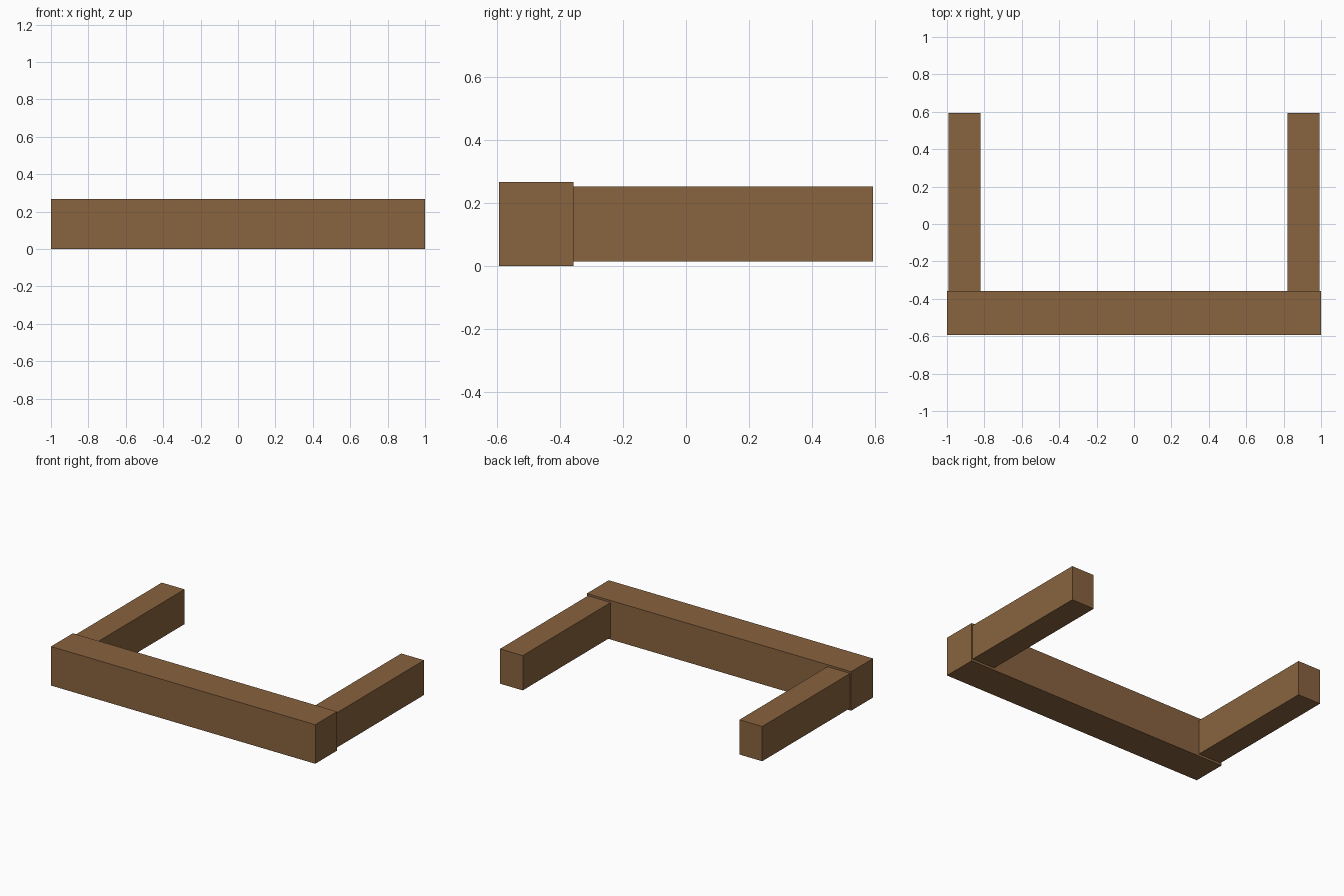
import bpy

if "Cube" in bpy.data.objects:
    bpy.data.objects.remove(bpy.data.objects["Cube"])

wood = bpy.data.materials.new("brown_wood")
wood.diffuse_color = (0.25, 0.125, 0.05, 1)
wood.use_nodes = True
wood.node_tree.nodes["Principled BSDF"].inputs["Base Color"].default_value = wood.diffuse_color


def box(name, low, high):
    """Axis-aligned block between two corners."""
    centre = [(a + b) / 2 for a, b in zip(low, high)]
    size = [b - a for a, b in zip(low, high)]
    bpy.ops.mesh.primitive_cube_add(size=1, location=centre)
    ob = bpy.context.object
    ob.name = name
    ob.scale = size
    bpy.ops.object.transform_apply(location=False, rotation=False, scale=True)
    ob.data.materials.append(wood)
    return ob


# Long front beam
box("front_beam", (-1, -0.593, 0), (1, -0.357, 0.267))

# Two slightly slimmer side arms butting against the beam
box("left_arm", (-0.992, -0.357, 0.015), (-0.82, 0.593, 0.253))
box("right_arm", (0.82, -0.357, 0.015), (0.992, 0.593, 0.253))
